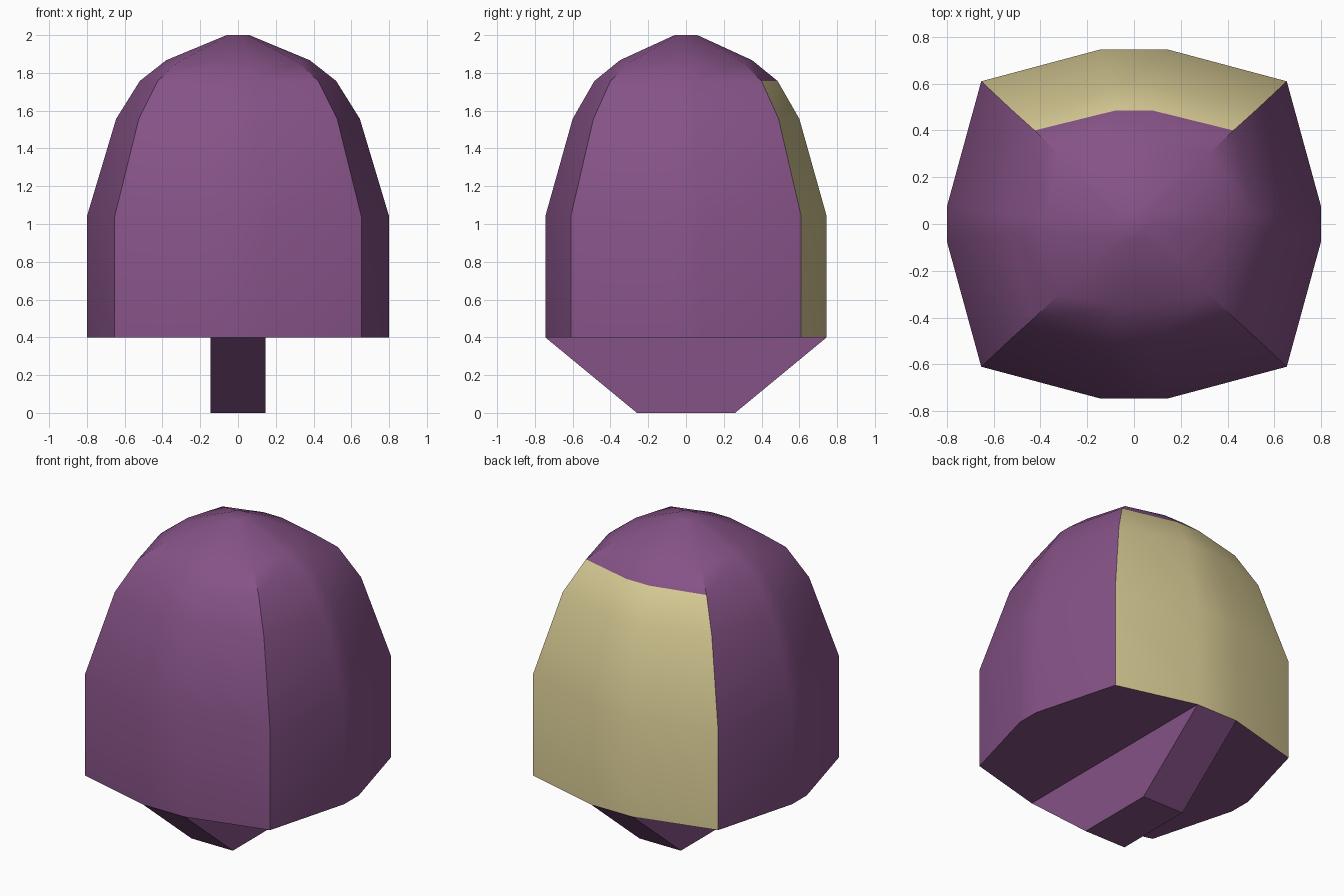
import bpy, bmesh, math

if "Cube" in bpy.data.objects:
    bpy.data.objects.remove(bpy.data.objects["Cube"])


def material(name, rgb):
    m = bpy.data.materials.new(name)
    m.diffuse_color = (*rgb, 1)
    m.use_nodes = True
    m.node_tree.nodes["Principled BSDF"].inputs["Base Color"].default_value = m.diffuse_color
    return m


purple = material("purple", (0.235, 0.085, 0.24))
tan = material("pale_yellow", (0.69, 0.60, 0.30))


def add_object(name, bm, mats):
    bmesh.ops.recalc_face_normals(bm, faces=bm.faces)
    me = bpy.data.meshes.new(name)
    bm.to_mesh(me)
    bm.free()
    for m in mats:
        me.materials.append(m)
    ob = bpy.data.objects.new(name, me)
    bpy.context.collection.objects.link(ob)
    return ob


def loft(bm, rings):
    loops = [[bm.verts.new(p) for p in r] for r in rings]
    n = len(loops[0])
    for a, b in zip(loops, loops[1:]):
        for i in range(n):
            j = (i + 1) % n
            bm.faces.new((a[i], a[j], b[j], b[i]))
    bm.faces.new(loops[0][::-1])
    bm.faces.new(loops[-1])


def ring(x, y, cx, cy, fx, z, cz):
    # twelve-sided outline: four corners, each bowed side has a short flat middle
    quarter = [(x, fx * 0.5, z), (cx, cy, cz), (fx, y, z)]
    pts = list(quarter)
    pts += [(-a, b, c) for a, b, c in reversed(quarter)]
    pts += [(-a, -b, c) for a, b, c in quarter]
    pts += [(a, -b, c) for a, b, c in reversed(quarter)]
    return pts


# domed body: half width, half depth, corner x, corner y, flat, height, corner height
bm = bmesh.new()
loft(bm, [ring(*p) for p in (
    (0.80, 0.745, 0.653, 0.61, 0.147, 0.40, 0.40),
    (0.80, 0.745, 0.653, 0.61, 0.147, 1.04, 1.04),
    (0.645, 0.60, 0.525, 0.49, 0.11, 1.557, 1.557),
    (0.52, 0.485, 0.425, 0.40, 0.08, 1.757, 1.757),
    (0.38, 0.35, 0.32, 0.30, 0.065, 1.867, 1.855),
    (0.06, 0.06, 0.048, 0.048, 0.02, 2.0, 2.0),
)])
bmesh.ops.recalc_face_normals(bm, faces=bm.faces)
# back panel in yellow: faces turned backwards below the crown
for f in bm.faces:
    n, c = f.normal, f.calc_center_median()
    if n.y > abs(n.x) and c.z < 1.76 and n.y > 0.3:
        f.material_index = 1
body = add_object("domed_body", bm, [purple, tan])
bpy.context.view_layer.objects.active = body
body.select_set(True)
bpy.ops.object.shade_smooth_by_angle(angle=math.radians(30))

# tapered keel under the body
bm = bmesh.new()
w = 0.146
loft(bm, [[(-w, -d, z), (w, -d, z), (w, d, z), (-w, d, z)]
          for d, z in ((0.26, 0.0), (0.745, 0.40))])
add_object("keel", bm, [purple])
